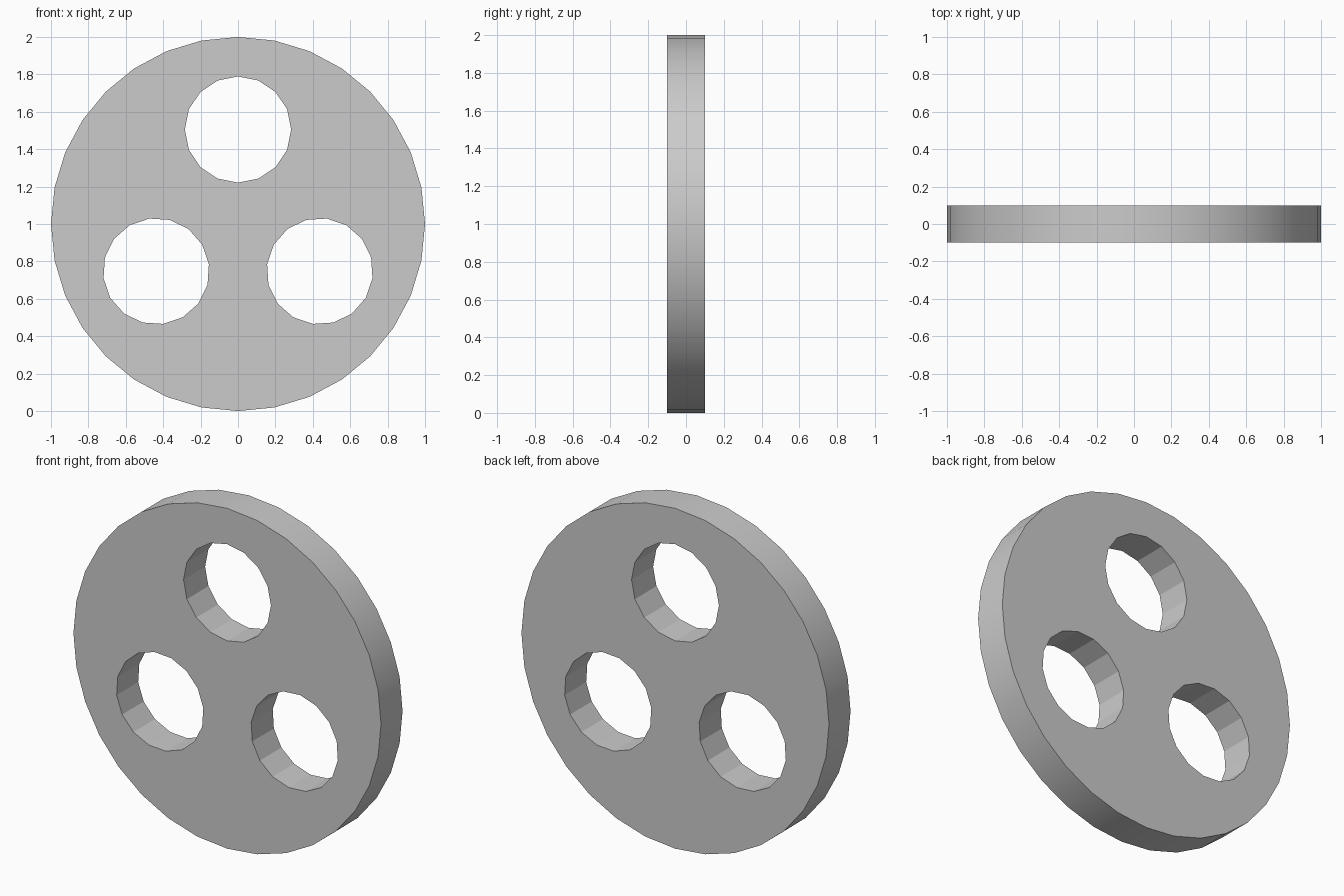
import bpy
from math import pi, sin, cos, radians

if "Cube" in bpy.data.objects:
    bpy.data.objects.remove(bpy.data.objects["Cube"])


def cylinder(name, sides, radius, depth, x=0, z=1, turn=0):
    bpy.ops.mesh.primitive_cylinder_add(vertices=sides, radius=radius, depth=depth,
                                        location=(x, 0, z), rotation=(pi / 2, turn, 0))
    ob = bpy.context.object
    ob.name = name
    return ob


# Round plate standing upright
plate = cylinder("plate", 32, 1.0, 0.2)

# Three holes spaced evenly around the centre
for i in range(3):
    a = i * 2 * pi / 3
    cutter = cylinder("hole_cutter", 16, 0.284, 0.6,
                      0.505 * sin(a), 1 + 0.505 * cos(a), a)
    cutter.hide_render = True
    bpy.ops.object.select_all(action='DESELECT')
    plate.select_set(True)
    bpy.context.view_layer.objects.active = plate
    mod = plate.modifiers.new("hole", 'BOOLEAN')
    mod.operation = 'DIFFERENCE'
    mod.solver = 'EXACT'
    mod.object = cutter
    bpy.ops.object.modifier_apply(modifier=mod.name)
    bpy.data.objects.remove(cutter, do_unlink=True)

# Smooth outer rim, faceted hole walls
bpy.ops.object.shade_smooth_by_angle(angle=radians(15))
